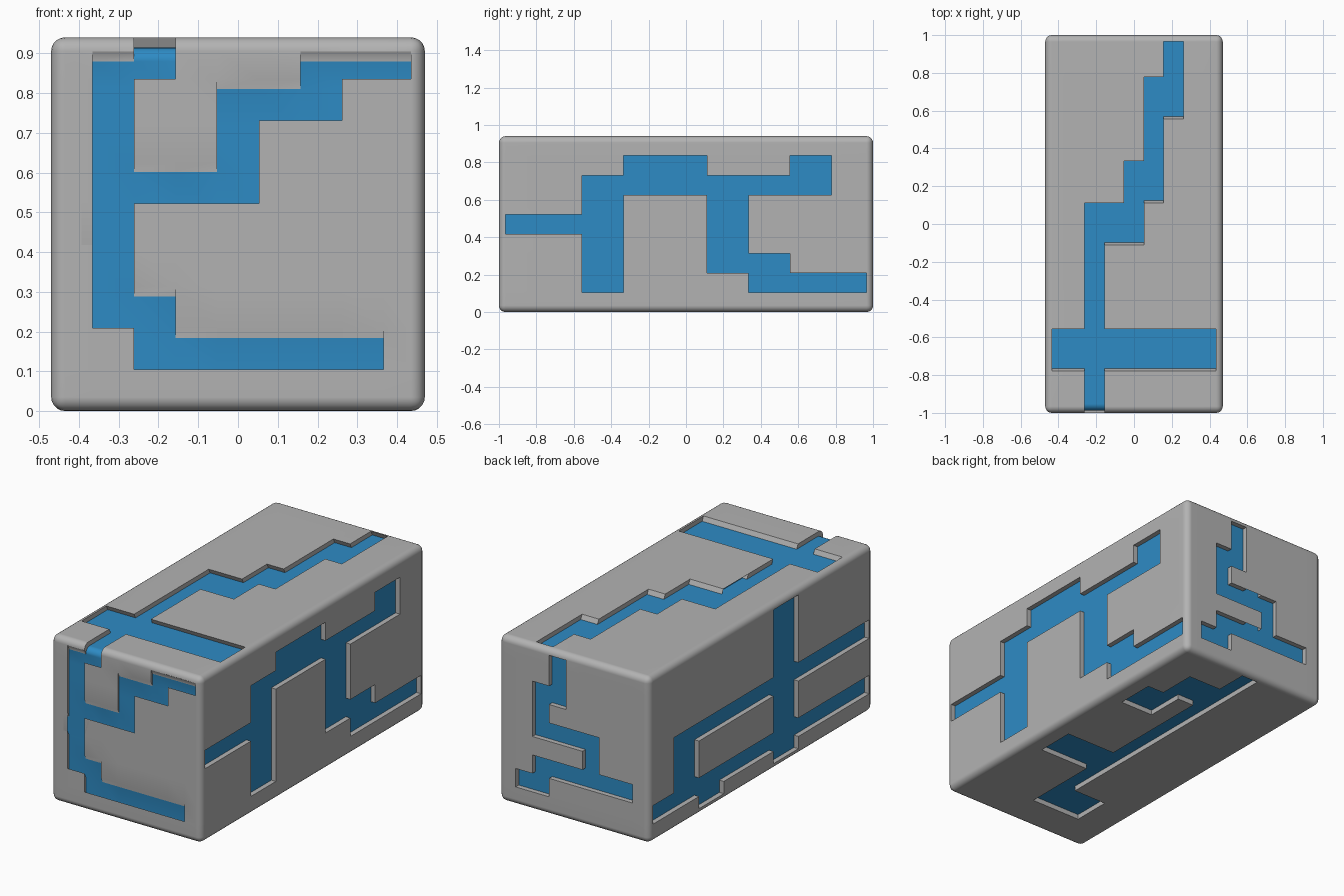
import bpy, bmesh, math
from mathutils import Vector

if "Cube" in bpy.data.objects:
    bpy.data.objects.remove(bpy.data.objects["Cube"])

HALF = Vector((0.47, 1.0, 0.47))
R = 0.035          # edge rounding
N = 9              # grid cells along every side
DEPTH = 0.028
SLANT = Vector((0, 0.0125, -0.0255))   # front and top channels are sunk as one piece


def material(name, rgb):
    m = bpy.data.materials.new(name)
    m.diffuse_color = (*rgb, 1)
    m.use_nodes = True
    m.node_tree.nodes["Principled BSDF"].inputs["Base Color"].default_value = m.diffuse_color
    return m


def cell(c, axis):
    return math.floor((c[axis] / HALF[axis] + 1) / 2 * N)


def run(u, v, *stops):
    """Cells of a channel from (u, v) that runs in turn along u, v, u, ... to each stop."""
    pos = [u, v]
    cells = {(u, v)}
    for i, stop in enumerate(stops):
        k = i % 2
        step = 1 if stop >= pos[k] else -1
        while pos[k] != stop:
            pos[k] += step
            cells.add(tuple(pos))
    return cells


# Rounded block
bm = bmesh.new()
bmesh.ops.create_cube(bm, size=2)
bmesh.ops.scale(bm, vec=HALF, verts=bm.verts)
bmesh.ops.bevel(bm, geom=bm.edges[:], offset=R, segments=5, profile=0.5, affect='EDGES')

# Cut the grid lines
for axis in range(3):
    no = Vector((0, 0, 0))
    no[axis] = 1
    for i in range(1, N):
        bmesh.ops.bisect_plane(bm, geom=bm.verts[:] + bm.edges[:] + bm.faces[:], dist=1e-6,
                               plane_co=no * HALF[axis] * (2 * i / N - 1), plane_no=no)
bm.normal_update()


def pick(axis, sign, cells):
    """Flat faces on one side of the block that lie in the given cells."""
    u, v = [a for a in range(3) if a != axis]
    found = []
    for f in bm.faces:
        c = f.calc_center_median()
        if f.normal[axis] * sign > 0.999 and (cell(c, u), cell(c, v)) in cells:
            found.append(f)
    return found


def over_front_edge():
    """Rounded faces where the front channel climbs onto the top."""
    found = []
    for f in bm.faces:
        c = f.calc_center_median()
        if c.y < -1 + R and c.z > HALF.z - R and cell(c, 0) == 2 and abs(f.normal.x) < 0.01:
            found.append(f)
    return found


def sink(faces, shift):
    """Push a channel floor inwards and colour it."""
    ext = bmesh.ops.extrude_face_region(bm, geom=faces)["geom"]
    bmesh.ops.translate(bm, vec=shift, verts=[g for g in ext if isinstance(g, bmesh.types.BMVert)])
    for g in ext:
        if isinstance(g, bmesh.types.BMFace):
            g.material_index = 1
    old = [f for f in faces if f.is_valid]
    if old:
        bmesh.ops.delete(bm, geom=old, context='FACES')


# Channels on each side
front = run(2, 8, 1, 2, 2, 1, 7) | run(1, 5, 4, 7, 6, 8, 8)
top = run(2, 0, 2, 4, 4, 5, 5, 7, 6, 8) | run(0, 1, 8)
right = run(0, 4, 2, 1) | run(2, 4, 2, 6, 5, 2, 6, 1, 8) | run(3, 7, 4) | run(5, 6, 7, 7)
left = run(3, 0, 3, 8) | run(0, 4, 7, 1, 0) | run(7, 1, 8) | run(6, 0)
back = run(5, 8, 5, 6, 6, 4, 3, 2) | run(1, 2, 6, 1, 7)
bottom = run(4, 8, 4, 1, 2) | run(4, 3, 7) | run(4, 7, 6, 6, 7)

sink(pick(1, -1, front) + pick(2, 1, top) + over_front_edge(), SLANT)
sink(pick(0, 1, right), Vector((-DEPTH, 0, 0)))
sink(pick(0, -1, left), Vector((DEPTH, 0, 0)))
sink(pick(1, 1, back), Vector((0, -DEPTH, 0)))
sink(pick(2, -1, bottom), Vector((0, 0, DEPTH)))

# Finished block
bmesh.ops.recalc_face_normals(bm, faces=bm.faces[:])
bmesh.ops.translate(bm, vec=(0, 0, HALF.z), verts=bm.verts)
mesh = bpy.data.meshes.new("channelled_block")
bm.to_mesh(mesh)
bm.free()
mesh.materials.append(material("grey shell", (0.45, 0.45, 0.45)))
mesh.materials.append(material("blue channel", (0.027, 0.26, 0.56)))
block = bpy.data.objects.new("channelled_block", mesh)
bpy.context.collection.objects.link(block)
bpy.context.view_layer.objects.active = block
block.select_set(True)
bpy.ops.object.shade_smooth_by_angle(angle=math.radians(30))
mod = block.modifiers.new("even shading", 'WEIGHTED_NORMAL')
mod.keep_sharp = True
